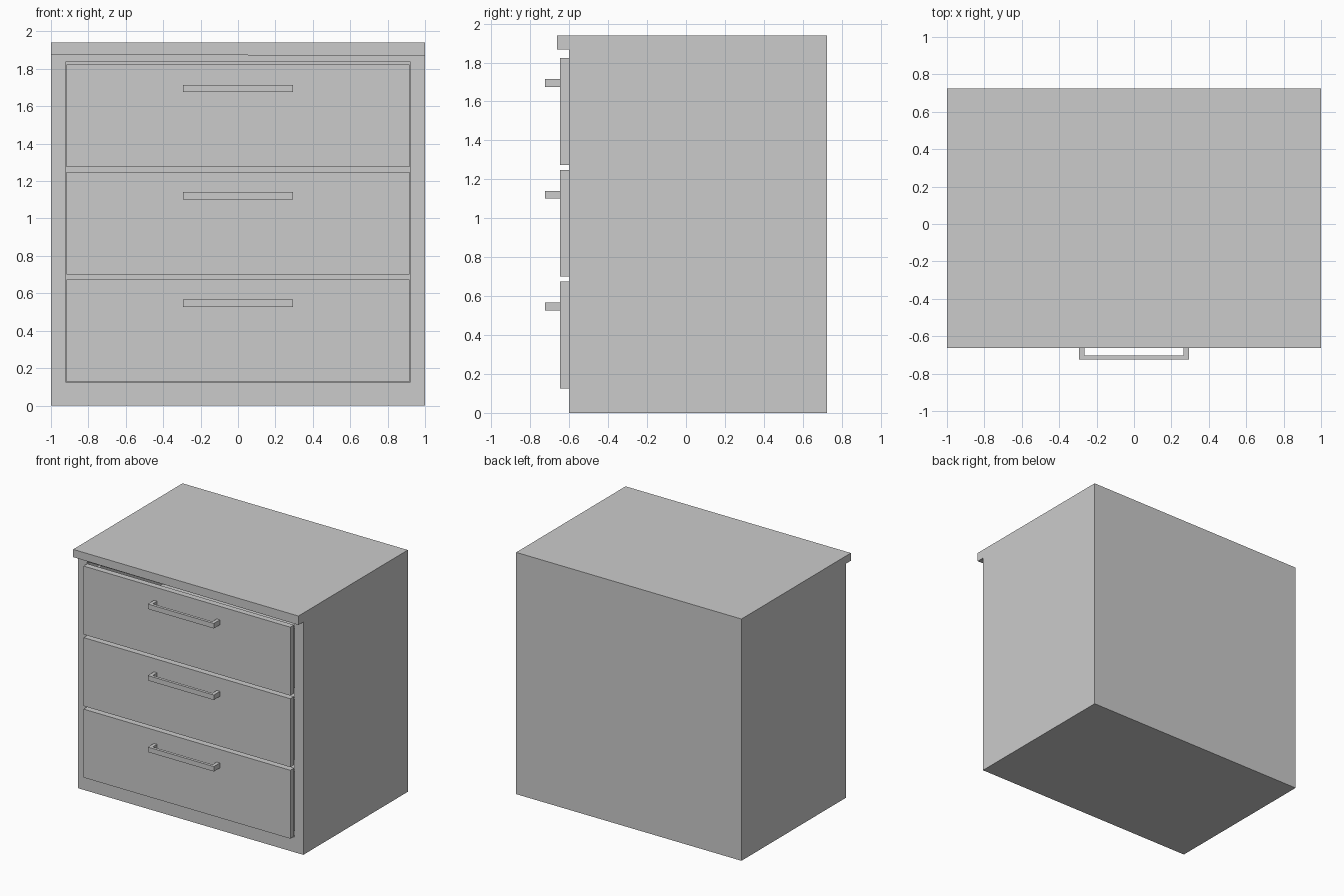
import bpy, bmesh

if "Cube" in bpy.data.objects:
    bpy.data.objects.remove(bpy.data.objects["Cube"])


def finish(bm, name):
    bmesh.ops.recalc_face_normals(bm, faces=bm.faces)
    mesh = bpy.data.meshes.new(name)
    bm.to_mesh(mesh)
    bm.free()
    obj = bpy.data.objects.new(name, mesh)
    bpy.context.collection.objects.link(obj)
    return obj


def extrude_profile(points, vec):
    """Closed prism from a flat outline pushed along vec."""
    bm = bmesh.new()
    face = bm.faces.new([bm.verts.new(p) for p in points])
    ext = bmesh.ops.extrude_face_region(bm, geom=[face], use_keep_orig=True)
    verts = [g for g in ext["geom"] if isinstance(g, bmesh.types.BMVert)]
    bmesh.ops.translate(bm, verts=verts, vec=vec)
    bmesh.ops.recalc_face_normals(bm, faces=bm.faces)
    return bm


def box_mesh(x, y0, y1, z0, z1):
    return extrude_profile([(-x, y0, z0), (x, y0, z0), (x, y1, z0), (-x, y1, z0)],
                           (0, 0, z1 - z0))


def pocket(bm, face, rim, depth_vec):
    """Inset a face by rim and sink it to hollow the body."""
    bmesh.ops.inset_individual(bm, faces=[face], thickness=rim)
    ext = bmesh.ops.extrude_discrete_faces(bm, faces=[face])
    bmesh.ops.translate(bm, verts=ext["faces"][0].verts, vec=depth_vec)
    return ext["faces"][0]


FRONT, BACK, LIP = -0.6, 0.725, -0.662
TOP, LIP_Z = 1.94, 1.873
OPEN_X, OPEN_Z0, OPEN_Z1 = 0.92, 0.122, 1.838

# Cabinet body with overhanging top lip, extruded across the width
outline = [(BACK, 0), (BACK, TOP), (LIP, TOP), (LIP, LIP_Z), (FRONT, LIP_Z), (FRONT, 0)]
bm = extrude_profile([(-1, y, z) for y, z in outline], (2, 0, 0))
for v in bm.verts:
    # underside of the lip runs slightly lower on the right
    if abs(v.co.z - LIP_Z) < 1e-4:
        v.co.z -= 0.005 * v.co.x

# Drawer opening in the front
front = next(f for f in bm.faces
             if all(abs(v.co.y - FRONT) < 1e-4 for v in f.verts))
bmesh.ops.inset_individual(bm, faces=[front], thickness=0.03)
for v in front.verts:
    v.co.x = OPEN_X if v.co.x > 0 else -OPEN_X
    v.co.z = OPEN_Z1 if v.co.z > 1 else OPEN_Z0
ext = bmesh.ops.extrude_discrete_faces(bm, faces=[front])
bmesh.ops.translate(bm, verts=ext["faces"][0].verts, vec=(0, 1.26, 0))
finish(bm, "cabinet_body")

# Three drawers: front panel, open tray and U-shaped pull
PANEL_Y = -0.648
for i, name in enumerate(("bottom", "middle", "top")):
    z = 0.126 + 0.574 * i
    finish(box_mesh(0.918, PANEL_Y, FRONT, z, z + 0.549), f"{name}_drawer_front")

    bm = box_mesh(0.89, FRONT, 0.6, z + 0.02, z + 0.5)
    lid = max(bm.faces, key=lambda f: f.calc_center_median().z)
    pocket(bm, lid, 0.03, (0, 0, -0.44))
    finish(bm, f"{name}_drawer_tray")

    hz = z + 0.401
    a, b = 0.293, 0.265
    u = [(-a, PANEL_Y), (-a, -0.725), (a, -0.725), (a, PANEL_Y),
         (b, PANEL_Y), (b, -0.702), (-b, -0.702), (-b, PANEL_Y)]
    finish(extrude_profile([(x, y, hz) for x, y in u], (0, 0, 0.04)), f"{name}_handle")
